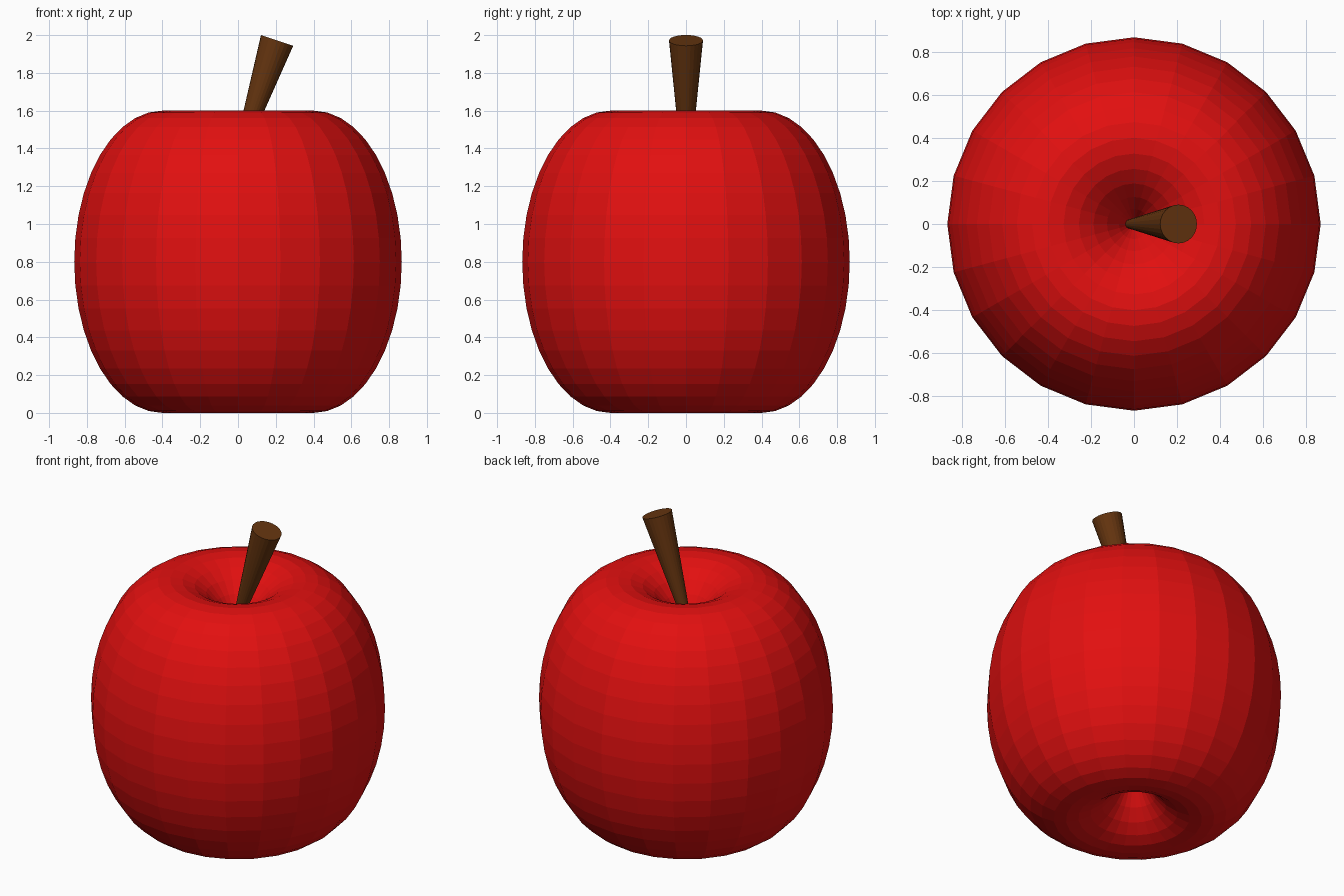
import bpy, math
from mathutils import Vector, Matrix

if "Cube" in bpy.data.objects:
    bpy.data.objects.remove(bpy.data.objects["Cube"])


def material(name, rgb):
    m = bpy.data.materials.new(name)
    m.diffuse_color = (*rgb, 1)
    m.use_nodes = True
    m.node_tree.nodes["Principled BSDF"].inputs["Base Color"].default_value = m.diffuse_color
    return m


def lathe(name, profile, sides, mat):
    """Spin (radius, z) points round z; ends close to a point or a flat cap."""
    verts, rings, faces = [], [], []
    for r, z in profile:
        start = len(verts)
        n = 1 if r < 1e-5 else sides
        for i in range(n):
            a = 2 * math.pi * i / sides
            verts.append((r * math.cos(a), r * math.sin(a), z))
        rings.append([start + i % n for i in range(sides)])
    for lo, hi in zip(rings, rings[1:]):
        for i in range(sides):
            j = (i + 1) % sides
            quad = [lo[i], lo[j], hi[j], hi[i]]
            faces.append(list(dict.fromkeys(quad)))
    if profile[0][0] > 1e-5:
        faces.append(rings[0][::-1])
    if profile[-1][0] > 1e-5:
        faces.append(rings[-1])
    mesh = bpy.data.meshes.new(name)
    mesh.from_pydata(verts, [], faces)
    mesh.materials.append(mat)
    ob = bpy.data.objects.new(name, mesh)
    bpy.context.collection.objects.link(ob)
    return ob


red = material("apple red", (0.76, 0.005, 0.005))
brown = material("stem brown", (0.133, 0.036, 0.005))

# Apple body: an ellipse spun off-centre, so dimples form at top and bottom
R, RX, RZ, STEPS = 0.40, 0.467, 0.80, 40
end = math.acos(-R / RX)                       # angle where the ellipse meets the axis
inner = [2 * math.pi * k / STEPS for k in range(-STEPS // 2, STEPS // 2 + 1)]
angles = [-end] + [a for a in inner if abs(a) < end - 0.02] + [end]
body = [(R + RX * math.cos(a), RZ + RZ * math.sin(a)) for a in angles]
body[0], body[-1] = (0, body[0][1]), (0, body[-1][1])
lathe("apple_body", body, 24, red)

# Stem: tapered cylinder leaning to the right out of the top dimple
top, lean, length = Vector((0.207, 0, 1.972)), math.radians(18.5), 0.78
stem = lathe("stem", [(0.015, -length), (0.09, 0)], 24, brown)
stem.matrix_world = Matrix.Translation(top) @ Matrix.Rotation(lean, 4, 'Y')
